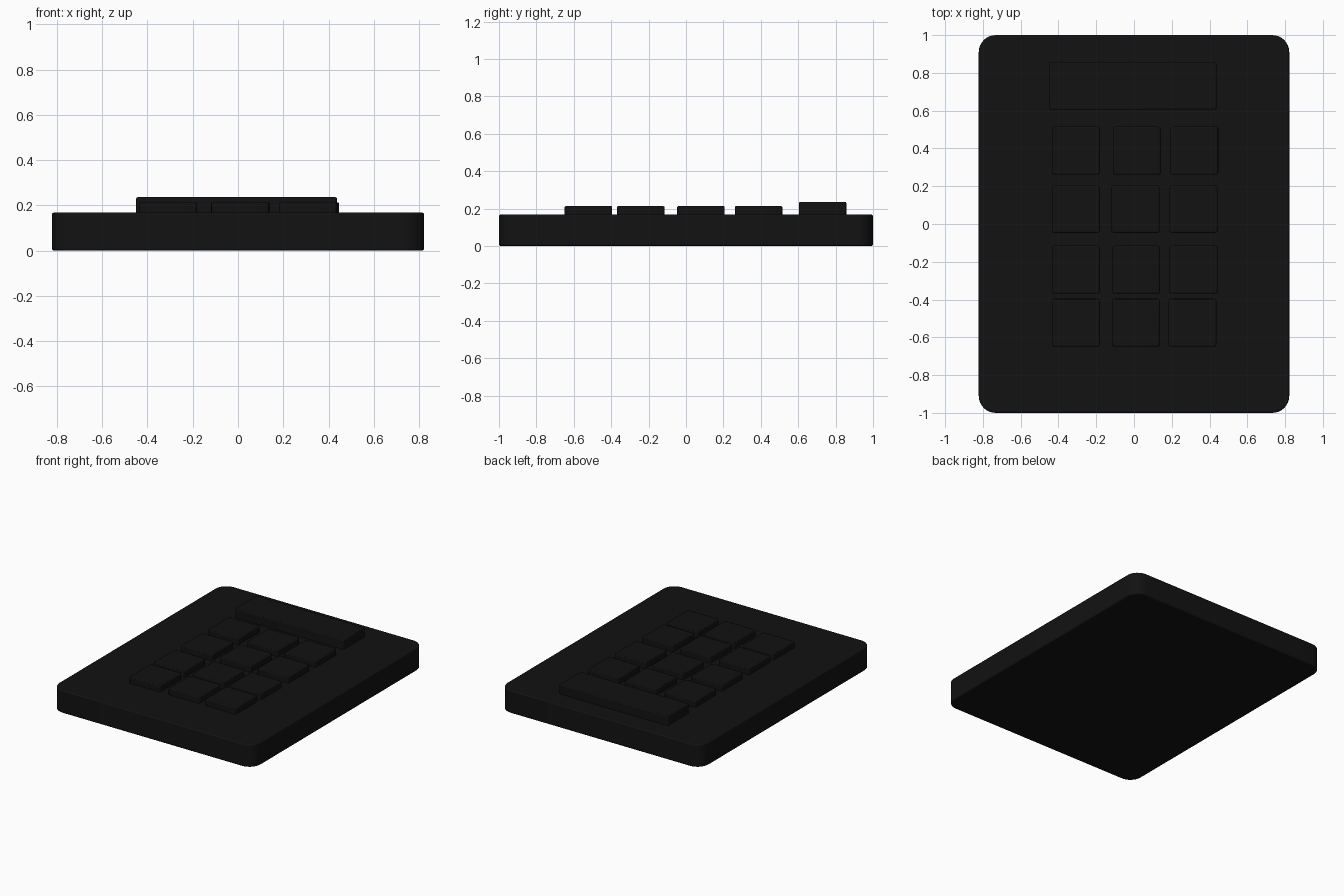
import bpy
import bmesh

if "Cube" in bpy.data.objects:
    bpy.data.objects.remove(bpy.data.objects["Cube"])

black = bpy.data.materials.new("black_plastic")
black.diffuse_color = (0.006, 0.006, 0.006, 1)
black.use_nodes = True
black.node_tree.nodes["Principled BSDF"].inputs["Base Color"].default_value = black.diffuse_color


def rounded_block(name, x0, x1, y0, y1, z0, z1, corner, edge, segments):
    """Box with rounded upright corners and softened rims."""
    bm = bmesh.new()
    bmesh.ops.create_cube(bm, size=1)
    for v in bm.verts:
        v.co.x = x1 if v.co.x > 0 else x0
        v.co.y = y1 if v.co.y > 0 else y0
        v.co.z = z1 if v.co.z > 0 else z0
    upright = [e for e in bm.edges
               if abs(e.verts[0].co.z - e.verts[1].co.z) > 1e-5]
    bmesh.ops.bevel(bm, geom=upright, offset=corner, segments=segments,
                    profile=0.5, affect='EDGES')
    mesh = bpy.data.meshes.new(name)
    bm.to_mesh(mesh)
    bm.free()
    obj = bpy.data.objects.new(name, mesh)
    bpy.context.collection.objects.link(obj)
    mesh.materials.append(black)

    rim = obj.modifiers.new("rim", 'BEVEL')
    rim.width = edge
    rim.segments = 2
    rim.limit_method = 'ANGLE'
    rim.angle_limit = 0.9

    bpy.ops.object.select_all(action='DESELECT')
    obj.select_set(True)
    bpy.context.view_layer.objects.active = obj
    bpy.ops.object.shade_smooth_by_angle(angle=0.6)
    return obj


# Housing slab
rounded_block("housing", -0.822, 0.822, -1, 1, 0, 0.168, 0.09, 0.008, 8)

# Raised display bar above the keys
rounded_block("display_bar", -0.45, 0.437, 0.605, 0.857, 0.10, 0.236, 0.012, 0.006, 3)

# Key grid: four rows of three, with slightly uneven spacing
row_centres = [0.388, 0.08, -0.242, -0.522]
column_centres = [-0.308, 0.01, 0.315]
row_shift = [(0, 0.005, 0.005), (0, -0.002, 0), (0, 0, 0), (0, 0, -0.006)]
half = 0.127
for r, y in enumerate(row_centres):
    for c, x in enumerate(column_centres):
        kx = x + row_shift[r][c]
        rounded_block(f"key_row{r + 1}_column{c + 1}", kx - half, kx + half,
                      y - half, y + half, 0.10, 0.213, 0.012, 0.006, 3)
